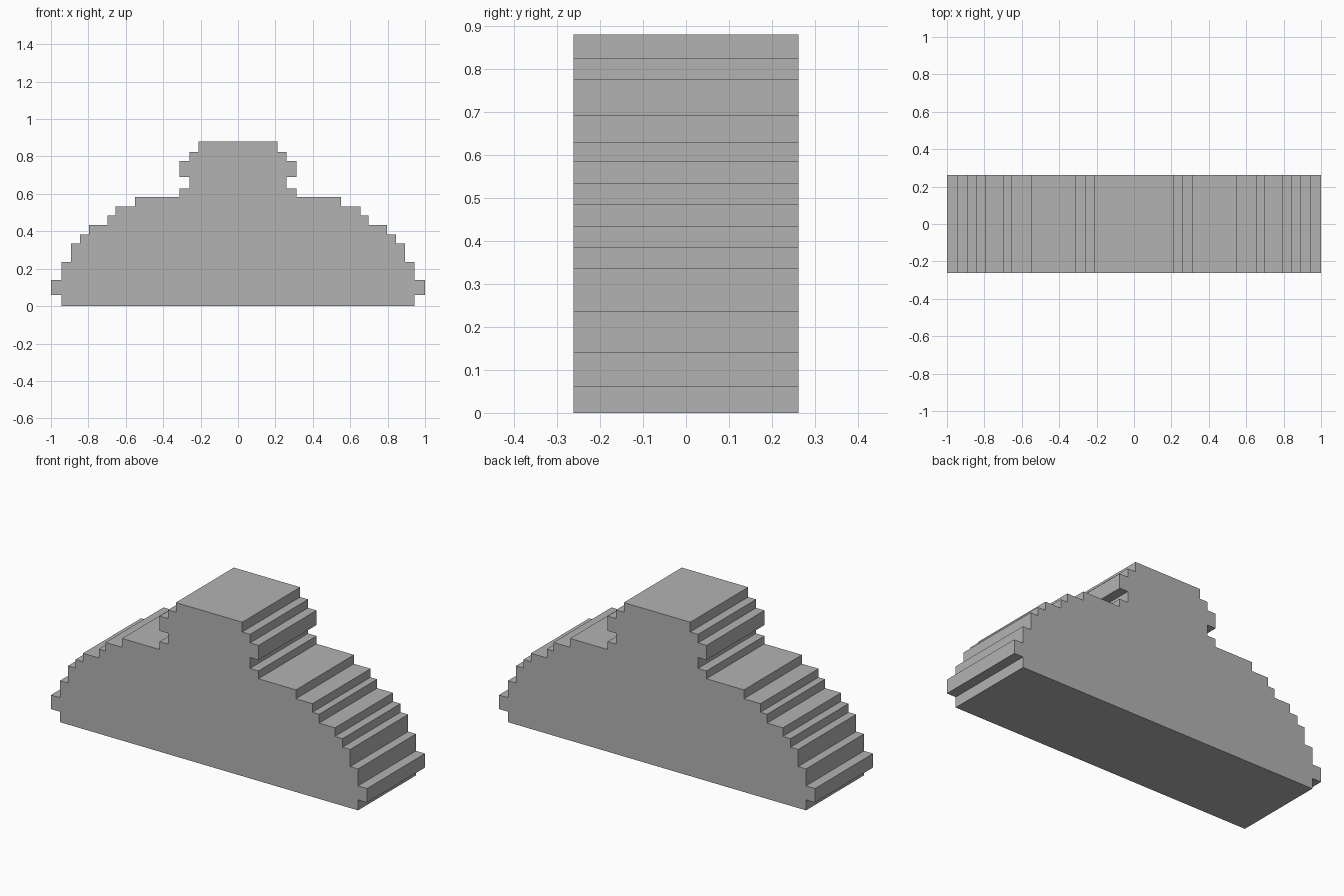
import bpy
import bmesh

cube = bpy.data.objects.get("Cube")
if cube:
    bpy.data.objects.remove(cube, do_unlink=True)

HALF_DEPTH = 0.262

# Each step: half width and the height of its top
STEPS = [
    (0.943, 0.06), (1.0, 0.14), (0.943, 0.237), (0.893, 0.335),
    (0.845, 0.384), (0.797, 0.433), (0.697, 0.484), (0.655, 0.533),
    (0.55, 0.584), (0.313, 0.629), (0.26, 0.691), (0.313, 0.775),
    (0.26, 0.824), (0.21, 0.88),
]

# Plain grey
grey = bpy.data.materials.new("plain_grey")
grey.use_nodes = True
colour = (0.45, 0.45, 0.45, 1)
grey.diffuse_color = colour
grey.node_tree.nodes["Principled BSDF"].inputs["Base Color"].default_value = colour

# Right-hand outline going up, then mirrored to come back down
outline = []
bottom = 0
for width, top in STEPS:
    outline += [(width, bottom), (width, top)]
    bottom = top
outline += [(-x, z) for x, z in reversed(outline)]

# Stepped block: the outline extruded from front to back
bm = bmesh.new()
front = bm.faces.new([bm.verts.new((x, -HALF_DEPTH, z)) for x, z in outline])
extruded = bmesh.ops.extrude_face_region(bm, geom=[front], use_keep_orig=True)
back_verts = [v for v in extruded["geom"] if isinstance(v, bmesh.types.BMVert)]
bmesh.ops.translate(bm, verts=back_verts, vec=(0, 2 * HALF_DEPTH, 0))
bmesh.ops.recalc_face_normals(bm, faces=bm.faces)

mesh = bpy.data.meshes.new("stepped_block")
bm.to_mesh(mesh)
bm.free()
mesh.materials.append(grey)
block = bpy.data.objects.new("stepped_block", mesh)
bpy.context.collection.objects.link(block)
